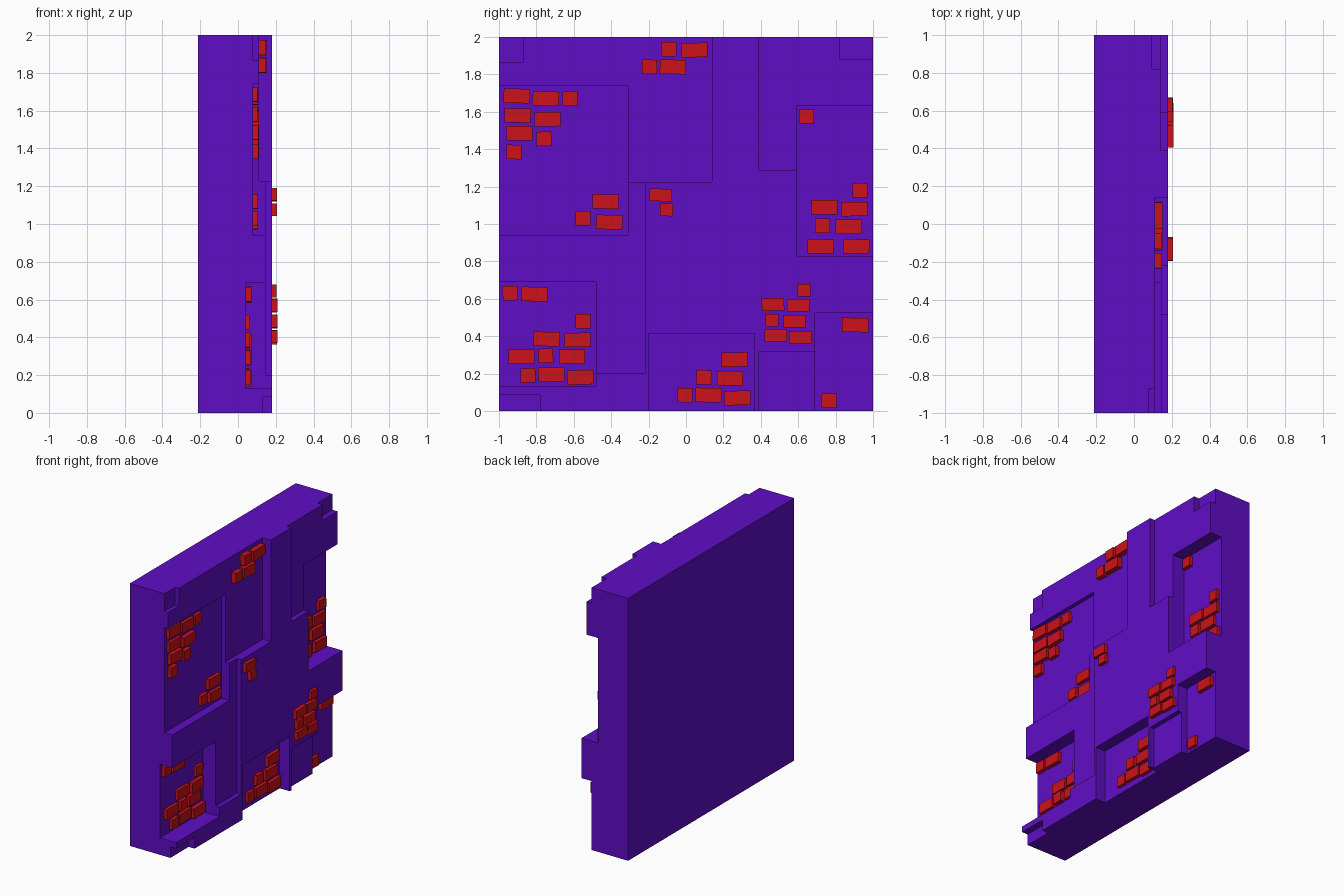
import bpy, bmesh, random
from mathutils import Matrix, Vector

if "Cube" in bpy.data.objects:
    bpy.data.objects.remove(bpy.data.objects["Cube"])

random.seed(4)


def material(name, color):
    m = bpy.data.materials.new(name)
    m.diffuse_color = color
    m.use_nodes = True
    m.node_tree.nodes["Principled BSDF"].inputs["Base Color"].default_value = m.diffuse_color
    return m


PLASTER = material("plaster_purple", (0.115, 0.004, 0.56, 1))
BRICK = material("brick_red", (0.60, 0.006, 0.010, 1))


def add_box(bm, lo, hi, turn=0.0):
    # Box between two corners, optionally turned about x
    lo, hi = Vector(lo), Vector(hi)
    mat = (Matrix.Translation((lo + hi) / 2) @ Matrix.Rotation(turn, 4, 'X')
           @ Matrix.Diagonal((*(hi - lo), 1)))
    bmesh.ops.create_cube(bm, size=1, matrix=mat)


def to_object(bm, name, mat=None):
    me = bpy.data.meshes.new(name)
    bm.to_mesh(me)
    bm.free()
    ob = bpy.data.objects.new(name, me)
    bpy.context.collection.objects.link(ob)
    if mat:
        me.materials.append(mat)
    return ob


# Wall slab
FACE = 0.18
bm = bmesh.new()
add_box(bm, (-0.212, -1, 0), (FACE, 1, 2))
wall = to_object(bm, "wall_slab", PLASTER)

# Chipped rectangular recesses: y0, y1, z0, z1, floor x (edges overshoot the slab)
B, T = -0.1, 2.1
L, R = -1.1, 1.1
recesses = [
    (L, 0.14, 1.225, T, 0.11),
    (L, -0.22, 0.20, 1.225, 0.145),
    (0.39, R, 1.285, T, 0.14),
    (L, -0.31, 0.94, 1.74, 0.08),
    (L, -0.87, 1.865, T, 0.08),
    (0.82, R, 1.88, T, 0.095),
    (0.59, R, 0.83, 1.63, 0.04),
    (L, -0.48, 0.13, 0.69, 0.042),
    (L, -0.78, B, 0.085, 0.13),
    (-0.20, 0.365, B, 0.415, 0.095),
    (0.39, 0.70, B, 0.315, 0.145),
    (0.69, R, B, 0.525, 0.095),
]
bpy.context.view_layer.objects.active = wall
for y0, y1, z0, z1, x in recesses:
    bm = bmesh.new()
    add_box(bm, (x, y0, z0), (0.4, y1, z1))
    cutter = to_object(bm, "recess_cutter")
    cutter.hide_render = True
    mod = wall.modifiers.new("recess", 'BOOLEAN')
    mod.operation, mod.solver, mod.object = 'DIFFERENCE', 'EXACT', cutter
    bpy.ops.object.modifier_apply(modifier=mod.name)
    bpy.data.objects.remove(cutter, do_unlink=True)


# Exposed bricks: whole and half bricks scattered on each surface
def bricks(name, x, whole, half, size=(0.14, 0.077, 0.08), out=0.027):
    bm = bmesh.new()
    for w, spots in ((size[0], whole), (size[2], half)):
        for y, z in spots:
            h = size[1] / 2
            d = out + random.uniform(-0.005, 0.004)
            add_box(bm, (x - 0.01, y - w / 2, z - h), (x + d, y + w / 2, z + h),
                    random.uniform(-0.035, 0.035))
    to_object(bm, name, BRICK)


bricks("bricks_upper_left", 0.08,
       [(-.905, 1.685), (-.75, 1.67), (-.90, 1.58), (-.74, 1.56), (-.89, 1.485),
        (-.43, 1.12), (-.41, 1.01)],
       [(-.62, 1.67), (-.76, 1.455), (-.92, 1.385), (-.55, 1.03)])
bricks("bricks_top", 0.11,
       [(.045, 1.93), (-.07, 1.84)], [(-.09, 1.935), (-.195, 1.84)], out=0.038)
bricks("bricks_face", FACE,
       [(-.135, 1.155), (.465, .57), (.60, .565), (.58, .48), (.48, .405), (.61, .395)],
       [(-.105, 1.075), (.63, .645), (.46, .485)], (0.12, 0.067, 0.07))
bricks("bricks_right", 0.04,
       [(.74, 1.09), (.90, 1.08), (.87, .985), (.72, .88), (.91, .88)],
       [(.645, 1.575), (.93, 1.18), (.73, .99)])
bricks("bricks_lower_left", 0.042,
       [(-.81, .625), (-.745, .385), (-.58, .38), (-.88, .29), (-.61, .29),
        (-.72, .195), (-.565, .18)],
       [(-.94, .63), (-.55, .48), (-.75, .295), (-.845, .19)])
bricks("bricks_bottom", 0.095,
       [(.26, .275), (.235, .175), (.12, .085), (.275, .07)],
       [(.095, .18), (-.005, .085)])
bricks("bricks_lower_right", 0.095, [(.905, .46)], [(.765, .055)])
